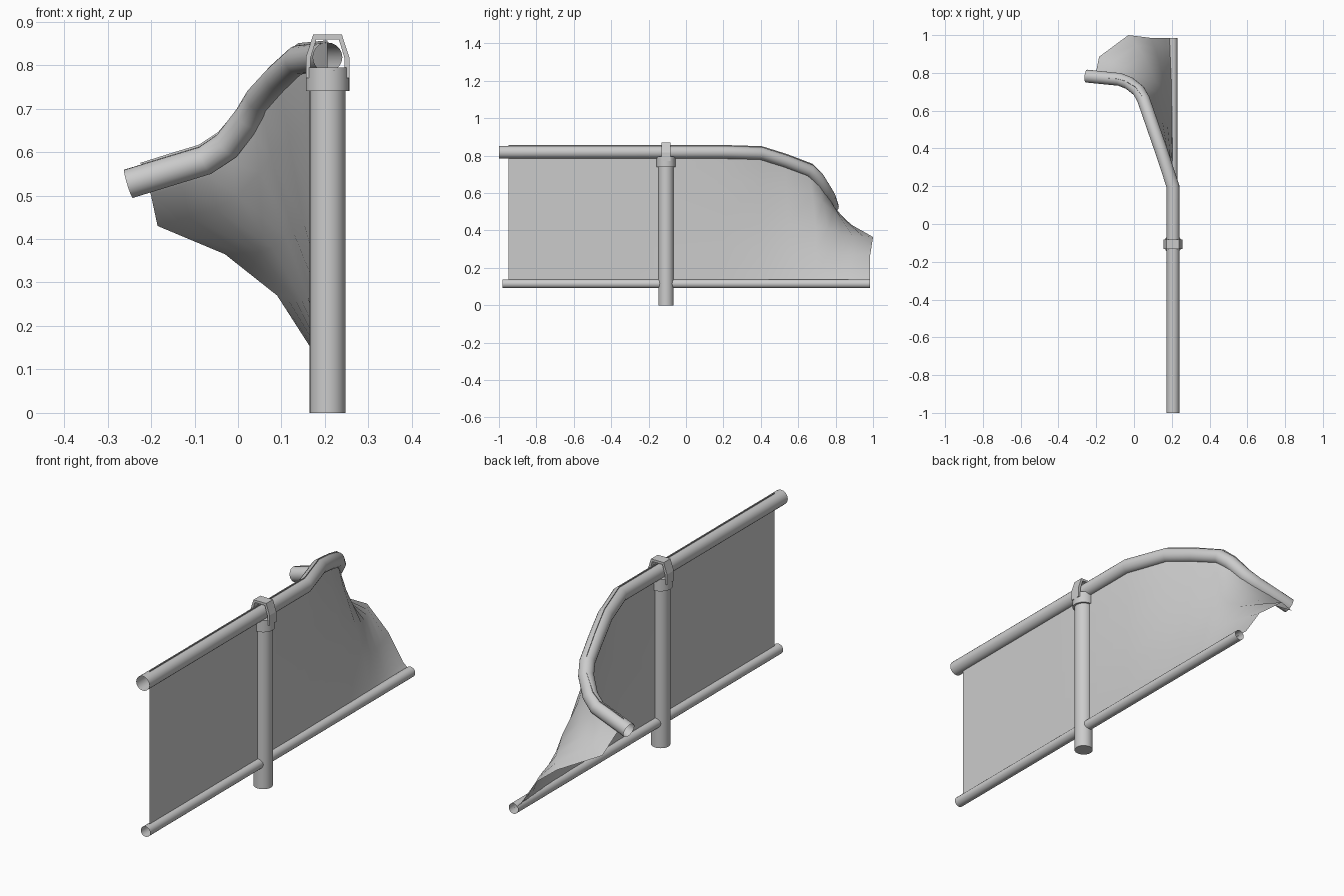
import bpy, bmesh
from mathutils import Vector

if "Cube" in bpy.data.objects:
    bpy.data.objects.remove(bpy.data.objects["Cube"])

X, POST_Y = 0.206, -0.107


def finish(name, bm, smooth=True):
    me = bpy.data.meshes.new(name)
    bm.to_mesh(me)
    bm.free()
    ob = bpy.data.objects.new(name, me)
    bpy.context.collection.objects.link(ob)
    if smooth:
        bpy.ops.object.select_all(action='DESELECT')
        ob.select_set(True)
        bpy.context.view_layer.objects.active = ob
        bpy.ops.object.shade_smooth_by_angle(angle=0.7)
    return ob


def up_vector(t):
    u = Vector((0, 0, 1))
    return (u - t * u.dot(t)).normalized()


def tangents(pts):
    out = []
    for i in range(len(pts)):
        a = (pts[i] - pts[i - 1]).normalized() if i else None
        b = (pts[i + 1] - pts[i]).normalized() if i < len(pts) - 1 else None
        out.append(((a or b) + (b or a)).normalized())
    return out


def tube(name, pts, r):
    """Open-ended round pipe along a path."""
    cu = bpy.data.curves.new(name, 'CURVE')
    cu.dimensions = '3D'
    cu.bevel_depth = r
    cu.bevel_resolution = 8
    sp = cu.splines.new('POLY')
    sp.points.add(len(pts) - 1)
    for p, co in zip(sp.points, pts):
        p.co = (*co, 1)
    tmp = bpy.data.objects.new(name + "_path", cu)
    bpy.context.collection.objects.link(tmp)
    bpy.context.view_layer.update()
    bm = bmesh.new()
    me = tmp.to_mesh()
    bm.from_mesh(me)
    tmp.to_mesh_clear()
    bpy.data.objects.remove(tmp)
    return finish(name, bm)


def cylinder(name, r, z0, z1):
    bm = bmesh.new()
    bmesh.ops.create_cone(bm, cap_ends=True, segments=32, radius1=r, radius2=r, depth=z1 - z0)
    bmesh.ops.translate(bm, verts=bm.verts, vec=(X, POST_Y, (z0 + z1) / 2))
    return finish(name, bm)


# Rails
bend = [Vector(p) for p in [
    (X, 0.20, 0.818), (0.14, 0.40, 0.812), (0.095, 0.53, 0.771), (0.05, 0.66, 0.722),
    (0.025, 0.705, 0.68), (-0.025, 0.745, 0.615), (-0.075, 0.765, 0.581)]]
tube("top_rail", [Vector((X, -1, 0.818))] + bend + [Vector((-0.252, 0.783, 0.527))], 0.034)
tube("bottom_rail", [(X, -0.98, 0.115), (X, 0.985, 0.115)], 0.024)

# Post and collar
cylinder("post", 0.041, 0, 0.76)
cylinder("post_collar", 0.05, 0.74, 0.795)

# Strap looping over the top rail
outer = [(-.05, .77), (-.05, .818), (-.033, .87), (.033, .87), (.05, .818), (.05, .77)]
inner = [(-.039, .77), (-.039, .816), (-.026, .859), (.026, .859), (.039, .816), (.039, .77)]
bm = bmesh.new()
rings = [[bm.verts.new((X + x, POST_Y + y, z)) for x, z in prof]
         for prof, y in ((outer, -.025), (outer, .025), (inner, .025), (inner, -.025))]
for k in range(4):
    a, b = rings[k], rings[(k + 1) % 4]
    for i in range(5):
        bm.faces.new((a[i], a[i + 1], b[i + 1], b[i]))
for i in (0, 5):
    bm.faces.new([r[i] for r in rings])
bmesh.ops.recalc_face_normals(bm, faces=bm.faces)
finish("rail_strap", bm, False)

# Panel: lofted between both rails, twisting out to a free end edge
top = [Vector((X, -0.95, 0.818)), Vector((X, -0.3, 0.818))] + bend
top += [Vector((-0.14, 0.772, 0.561)), Vector((-0.213, 0.780, 0.538))]
bottom_y = [-0.95, -0.3, 0.2, 0.41, 0.56, 0.70, 0.76, 0.82, 0.88, 0.935, 0.985]
weight = [0, 0, 0, 0, 0.03, 0.12, 0.22, 0.40, 0.60, 0.80, 1]
end = [Vector(p) for p in [
    (X, 0.985, 0.115), (0.167, 0.985, 0.15), (0.09, 0.985, 0.27),
    (-0.03, 1.0, 0.365), (-0.185, 0.885, 0.43), (-0.2, 0.81, 0.50), (-0.213, 0.780, 0.538)]]
# Row positions follow the length of the free edge
lens = [0.0]
for a, b in zip(end, end[1:]):
    lens.append(lens[-1] + (b - a).length)
ts = [v / lens[-1] for v in lens]
bm = bmesh.new()
cols = []
for p, tan, by, w in zip(top, tangents(top), bottom_y, weight):
    base = Vector((X, by, 0.115))
    col = [base.lerp(p, t) + w * (e - end[0].lerp(end[-1], t)) for t, e in zip(ts, end)]
    col.append(p + up_vector(tan) * 0.039)
    cols.append([bm.verts.new(c) for c in col])
for a, b in zip(cols, cols[1:]):
    for j in range(len(a) - 1):
        bm.faces.new((a[j], b[j], b[j + 1], a[j + 1]))
panel = finish("panel", bm)
